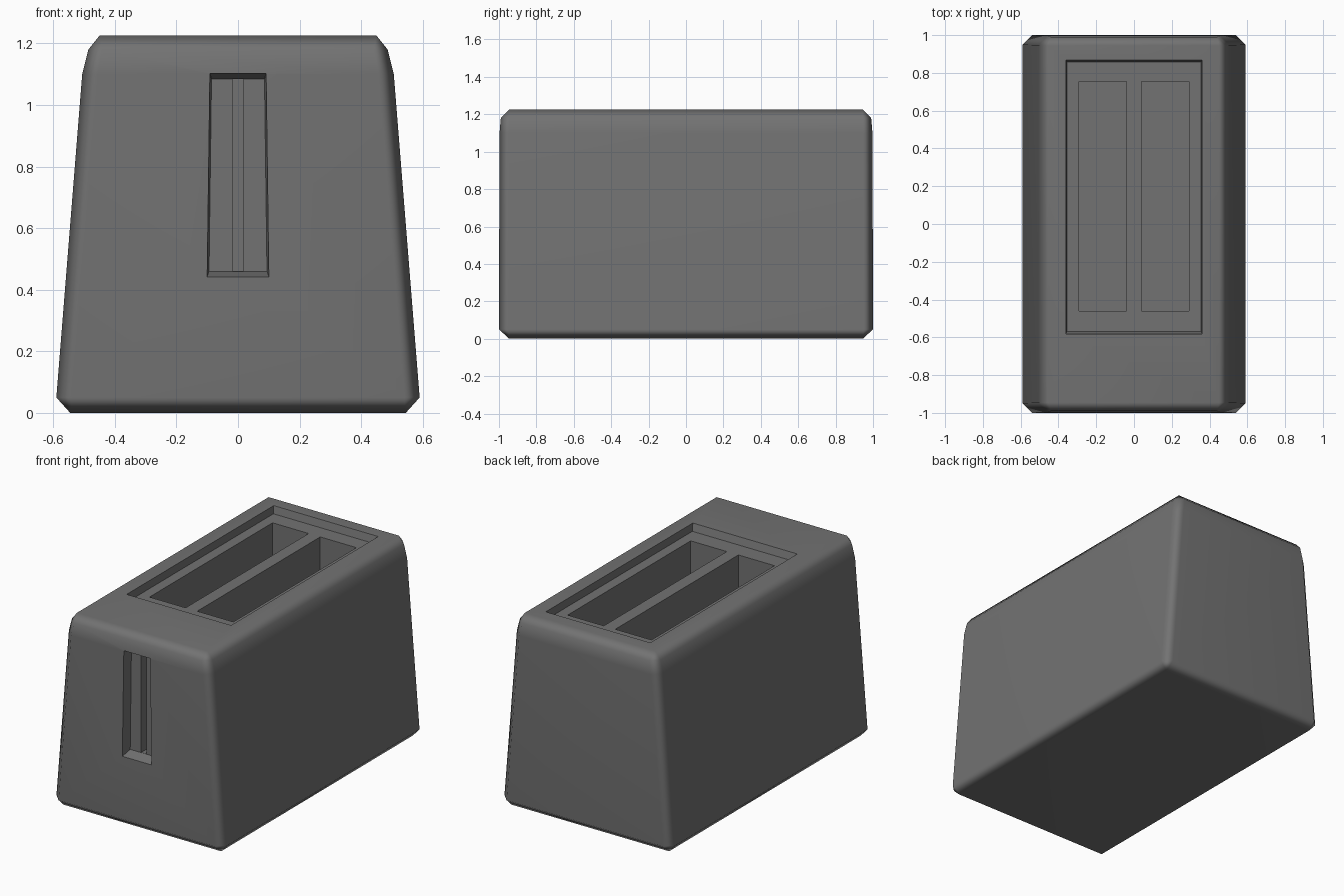
import bpy, bmesh

cube = bpy.data.objects.get("Cube")
if cube:
    bpy.data.objects.remove(cube, do_unlink=True)

grey = bpy.data.materials.new("dark grey")
grey.use_nodes = True
colour = (0.17, 0.17, 0.17, 1)
grey.diffuse_color = colour
grey.node_tree.nodes["Principled BSDF"].inputs["Base Color"].default_value = colour


def loft(name, rings):
    """Closed solid skinned through rings of equal point count."""
    bm = bmesh.new()
    loops = [[bm.verts.new(p) for p in ring] for ring in rings]
    n = len(loops[0])
    for a, b in zip(loops, loops[1:]):
        for i in range(n):
            j = (i + 1) % n
            bm.faces.new((a[i], a[j], b[j], b[i]))
    bm.faces.new(loops[0][::-1])
    bm.faces.new(loops[-1])
    bmesh.ops.remove_doubles(bm, verts=bm.verts[:], dist=0.0001)
    bmesh.ops.recalc_face_normals(bm, faces=bm.faces[:])
    mesh = bpy.data.meshes.new(name)
    bm.to_mesh(mesh)
    bm.free()
    mesh.materials.append(grey)
    obj = bpy.data.objects.new(name, mesh)
    bpy.context.collection.objects.link(obj)
    return obj


def chamfered(z, hx, hy, c):
    """Rectangle ring with cut corners; c = 0 gives sharp corners."""
    return [(hx, -hy + c, z), (hx, hy - c, z), (hx - c, hy, z), (-hx + c, hy, z),
            (-hx, hy - c, z), (-hx, -hy + c, z), (-hx + c, -hy, z), (hx - c, -hy, z)]


def flat_rect(z, x0, x1, y0, y1):
    return [(x0, y0, z), (x1, y0, z), (x1, y1, z), (x0, y1, z)]


def upright_rect(y, low, high, z0, z1, centre=0):
    """Upright trapezoid, half-width low at z0 and high at z1."""
    return [(centre - low, y, z0), (centre + low, y, z0),
            (centre + high, y, z1), (centre - high, y, z1)]


# Tapered housing with softened edges
body = loft("toaster_body", [
    chamfered(0, 0.545, 0.945, 0),
    chamfered(0.05, 0.59, 1.0, 0.05),
    chamfered(1.1, 0.506, 0.997, 0.05),
    chamfered(1.18, 0.486, 0.99, 0.045),
    chamfered(1.225, 0.45, 0.945, 0)])

# Top tray, two bread slots, lever recess and lever slit
cutters = [loft("tray_cutter", [flat_rect(1.18, -0.355, 0.355, -0.57, 0.857),
                                flat_rect(1.23, -0.362, 0.362, -0.585, 0.87)])]
for side, x0, x1 in (("right", -0.29, -0.04), ("left", 0.04, 0.29)):
    cutters.append(loft(side + "_slot_cutter", [flat_rect(0.35, x0, x1, -0.46, 0.755),
                                                flat_rect(1.3, x0, x1, -0.46, 0.755)]))
cutters.append(loft("lever_recess_cutter", [upright_rect(-1.03, 0.103, 0.094, 0.433, 1.112),
                                            upright_rect(-0.93, 0.094, 0.086, 0.46, 1.085)]))
cutters.append(loft("lever_slit_cutter", [upright_rect(-1.1, 0.018, 0.018, 0.461, 1.084),
                                          upright_rect(-0.8, 0.018, 0.018, 0.461, 1.084)]))

bpy.ops.object.select_all(action="DESELECT")
bpy.context.view_layer.objects.active = body
body.select_set(True)
for cutter in cutters:
    cutter.hide_render = True
    mod = body.modifiers.new("cut", "BOOLEAN")
    mod.operation = "DIFFERENCE"
    mod.solver = "EXACT"
    mod.object = cutter
    bpy.ops.object.modifier_apply(modifier=mod.name)
for cutter in cutters:
    bpy.data.objects.remove(cutter, do_unlink=True)

# Soft outer edges, crisp cut edges
bpy.ops.object.shade_smooth_by_angle(angle=1.05)
weighted = body.modifiers.new("soft_edges", "WEIGHTED_NORMAL")
weighted.keep_sharp = True
